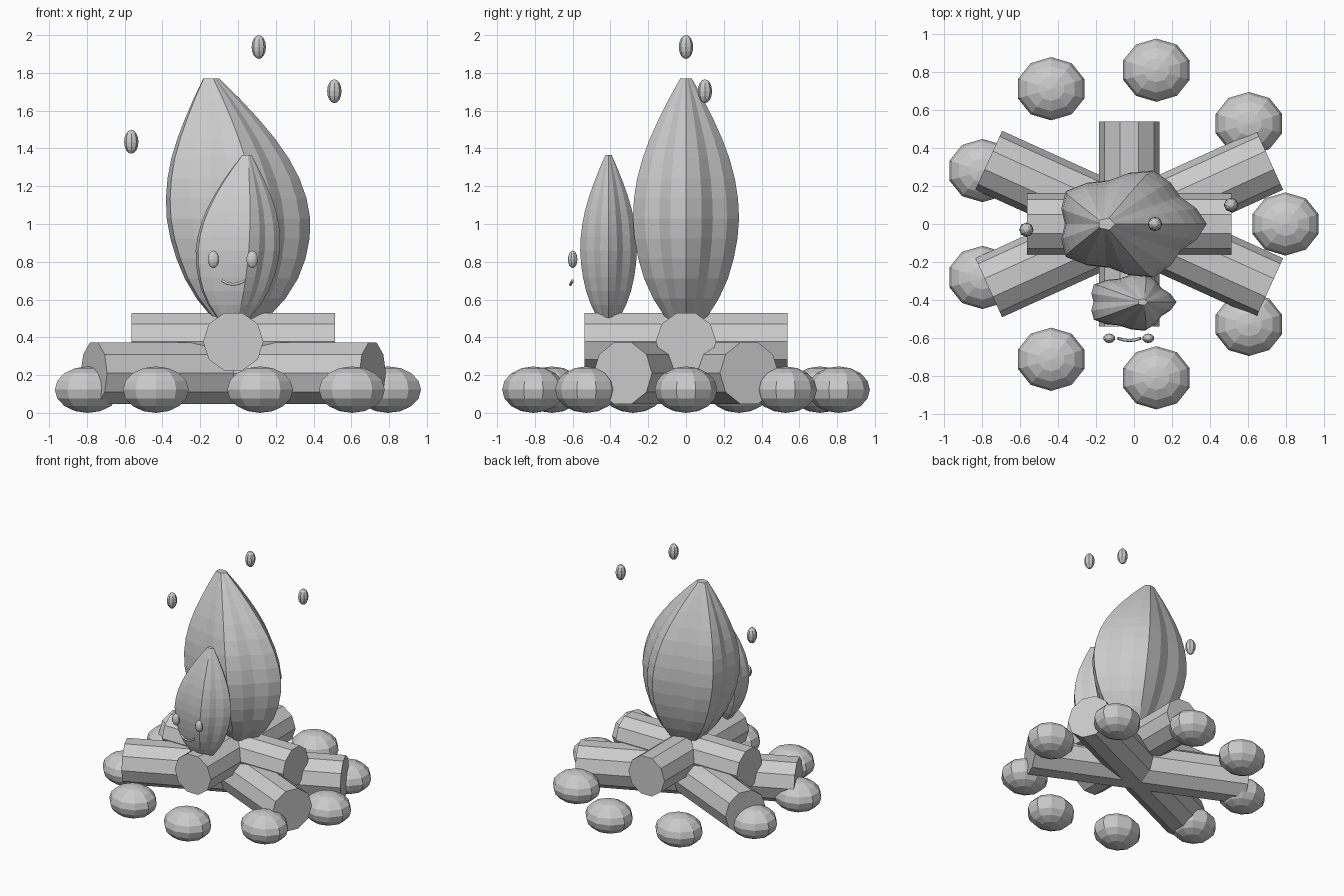
import bpy, bmesh
from math import sin, cos, pi, radians
from mathutils import Vector, Matrix

if "Cube" in bpy.data.objects:
    bpy.data.objects.remove(bpy.data.objects["Cube"])

grey = bpy.data.materials.new("plain grey")
grey.use_nodes = True
grey.diffuse_color = (0.6, 0.6, 0.6, 1)
grey.node_tree.nodes["Principled BSDF"].inputs["Base Color"].default_value = (0.6, 0.6, 0.6, 1)

CX = -0.025  # shared axis of the fire


def finish(name, bm):
    bmesh.ops.recalc_face_normals(bm, faces=bm.faces)
    mesh = bpy.data.meshes.new(name)
    bm.to_mesh(mesh)
    bm.free()
    mesh.materials.append(grey)
    obj = bpy.data.objects.new(name, mesh)
    bpy.context.collection.objects.link(obj)
    return obj


def ellipsoid(name, centre, size, segments, rings):
    bm = bmesh.new()
    bmesh.ops.create_uvsphere(bm, u_segments=segments, v_segments=rings, radius=1)
    bmesh.ops.transform(bm, verts=bm.verts,
                        matrix=Matrix.Translation(centre) @ Matrix.Diagonal((*size, 1)))
    return finish(name, bm)


def log(name, z, angle, radius, length):
    bm = bmesh.new()
    bmesh.ops.create_cone(bm, cap_ends=True, segments=10, radius1=radius, radius2=radius, depth=length)
    turn = Matrix.Rotation(radians(angle), 4, "Z") @ Matrix.Rotation(pi / 2, 4, "Y")
    bmesh.ops.transform(bm, verts=bm.verts, matrix=Matrix.Translation((CX, 0, z)) @ turn)
    return finish(name, bm)


def flame(name, x, y, bottom, top, rx, ry, lean, rings=12, sides=20):
    """Lobed teardrop whose tip leans sideways."""
    profile = [0.38, 0.62, 0.79, 0.90, 0.97, 1.0, 0.98, 0.92, 0.82, 0.68, 0.51, 0.32, 0.11]
    bm = bmesh.new()
    loops = []
    for i, r in enumerate(profile):
        t = i / rings
        loops.append([bm.verts.new((
            x + lean * t * t + rx * r * (1 + 0.1 * cos(5 * a)) / 1.08 * cos(a),
            y + ry * r * (1 + 0.1 * cos(5 * a)) / 1.08 * sin(a),
            bottom + (top - bottom) * t)) for a in (2 * pi * k / sides for k in range(sides))])
    for low, high in zip(loops, loops[1:]):
        for k in range(sides):
            n = (k + 1) % sides
            bm.faces.new((low[k], low[n], high[n], high[k]))
    bm.faces.new(loops[0])
    bm.faces.new(loops[-1])
    return finish(name, bm)


# Ring of stones
for i in range(9):
    a = radians(40 * i)
    ellipsoid(f"stone_{i + 1}", (CX + 0.82 * cos(a), 0.82 * sin(a), 0.123), (0.183, 0.166, 0.123), 10, 8)

# Stacked logs
log("lower_log_a", 0.21, 24.4, 0.17, 1.62)
log("lower_log_b", 0.21, -24.4, 0.17, 1.62)
log("upper_log_across", 0.377, 0, 0.16, 1.075)
log("upper_log_along", 0.377, 90, 0.16, 1.075)

# Flames
flame("large_flame", 0.0, 0, 0.5, 1.77, 0.40, 0.29, -0.145)
flame("small_flame", -0.03, -0.41, 0.5, 1.365, 0.235, 0.155, 0.075)

# Face on the small flame
for side, x in (("right", -0.13), ("left", 0.075)):
    ellipsoid(f"{side}_eye", (x, -0.6, 0.813), (0.032, 0.025, 0.046), 10, 8)

smile = bpy.data.curves.new("smile", "CURVE")
smile.dimensions = "3D"
smile.bevel_depth = 0.008
smile.bevel_resolution = 1
smile.use_fill_caps = True
spline = smile.splines.new("POLY")
spline.points.add(4)
for p, u in zip(spline.points, (-1, -0.5, 0, 0.5, 1)):
    p.co = (CX + 0.06 * u, -0.612 + 0.012 * u * u, 0.68 + 0.02 * u * u, 1)
smile.materials.append(grey)
bpy.context.collection.objects.link(bpy.data.objects.new("smile", smile))

# Floating sparks
for i, spot in enumerate([(0.11, 0, 1.937), (0.51, 0.1, 1.703), (-0.565, -0.03, 1.435)]):
    ellipsoid(f"spark_{i + 1}", spot, (0.038, 0.038, 0.063), 8, 8)
